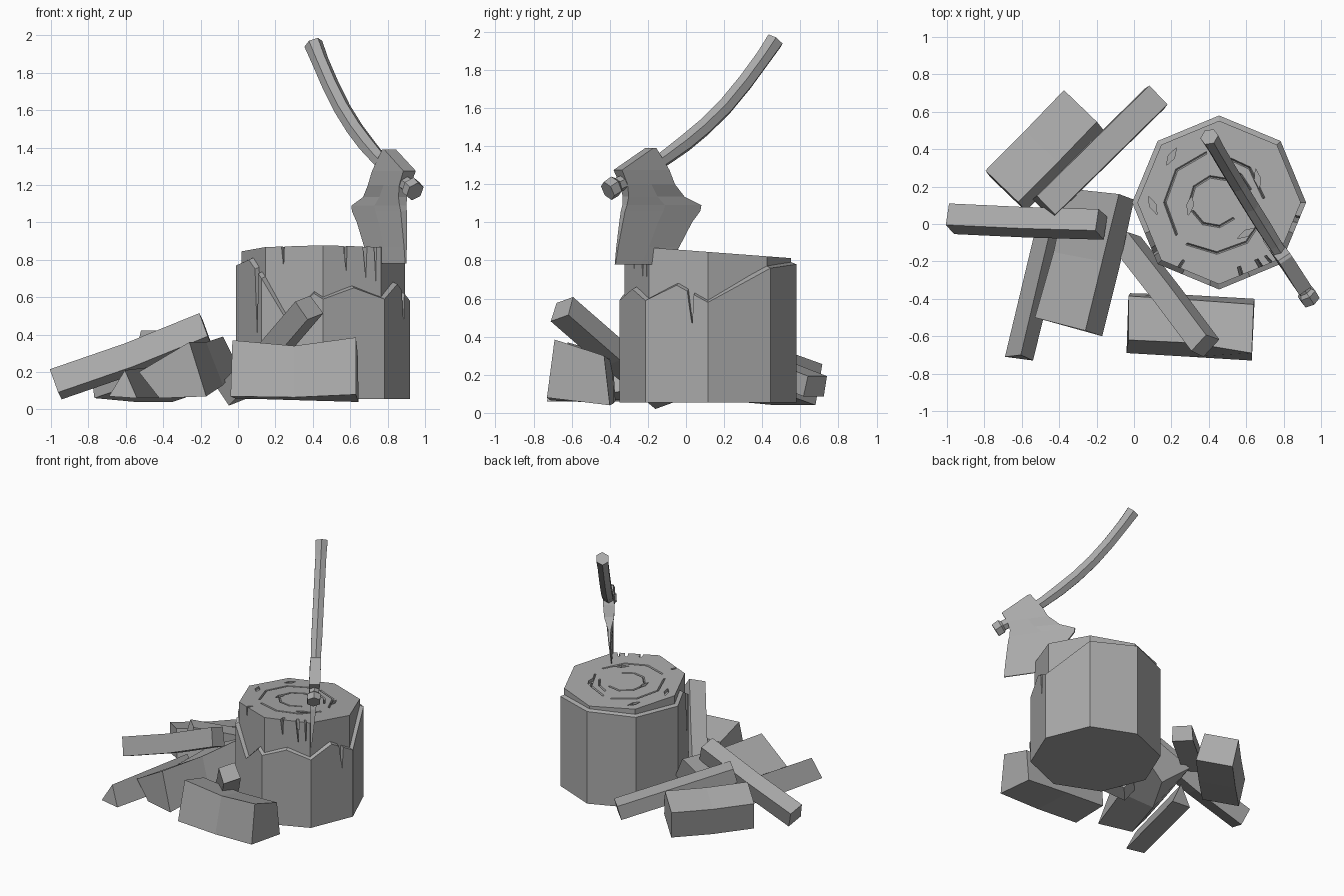
import bpy, bmesh
from math import sin, cos, radians, pi
from mathutils import Vector

if "Cube" in bpy.data.objects:
    bpy.data.objects.remove(bpy.data.objects["Cube"])

grey = bpy.data.materials.new("plain grey")
grey.use_nodes = True
grey.diffuse_color = (0.4, 0.4, 0.4, 1)
grey.node_tree.nodes["Principled BSDF"].inputs["Base Color"].default_value = (0.4, 0.4, 0.4, 1)
grey.node_tree.nodes["Principled BSDF"].inputs["Roughness"].default_value = 0.9


def solid(name, rings, closed=False):
    """Skin a row of equal-sized rings of points into a closed object."""
    bm = bmesh.new()
    rows = [[bm.verts.new(p) for p in ring] for ring in rings]
    for a, b in list(zip(rows, rows[1:])) + ([(rows[-1], rows[0])] if closed else []):
        for i in range(len(a)):
            j = (i + 1) % len(a)
            bm.faces.new((a[i], a[j], b[j], b[i]))
    if not closed:
        bm.faces.new(rows[0])
        bm.faces.new(rows[-1])
    bmesh.ops.recalc_face_normals(bm, faces=bm.faces)
    mesh = bpy.data.meshes.new(name)
    bm.to_mesh(mesh)
    bm.free()
    mesh.materials.append(grey)
    obj = bpy.data.objects.new(name, mesh)
    bpy.context.scene.collection.objects.link(obj)
    return obj


def carve(obj, cuts):
    """Cut each solid out of obj in turn, keeping only sound results."""
    for rings in cuts:
        cutter = solid("cutter", rings)
        cutter.hide_render = True
        mod = obj.modifiers.new("carve", 'BOOLEAN')
        mod.operation, mod.solver, mod.object = 'DIFFERENCE', 'EXACT', cutter
        bpy.context.view_layer.update()
        deps = bpy.context.evaluated_depsgraph_get()
        mesh = bpy.data.meshes.new_from_object(obj.evaluated_get(deps))
        obj.modifiers.clear()
        if len(mesh.polygons) >= len(obj.data.polygons):
            obj.data = mesh
        bpy.data.objects.remove(cutter)


# ---- Chopping block: bark sleeve around an octagonal core ----
CX, CY, BARK, CORE = 0.455, 0.115, 0.465, 0.437


def rim(t, r, z):
    """Point on the octagon; t counts corners from the +x side."""
    k, f = int(t), t - int(t)
    a, b = [Vector((cos(i * pi / 4), sin(i * pi / 4))) for i in (k, k + 1)]
    p = a.lerp(b, f) * r
    return Vector((CX + p.x, CY + p.y, z))


def top_z(y):
    return 0.845 - 0.075 * (y - CY)


def wedge(t, r, z0, z1, w):
    """Tapering crack from z0 down to z1 on the octagon side."""
    return [[rim(t - w, q, z0), rim(t + w, q, z0), rim(t + w * 0.4, q, z1)]
            for q in (r - 0.05, r + 0.05)]


edge = [(0, .58), (1, .76), (2, .78), (3, .77), (4, .77), (4.5, .8), (5, .7), (5.4, .48),
        (5.85, .62), (6, .59), (6.5, .65), (7, .59), (7.5, .67)]
bark = solid("stump_bark", [
    [rim(t, BARK, 0.055), rim(t, BARK, z), rim(t, CORE - .01, z + .015),
     rim(t, CORE - .01, 0.055)] for t, z in edge], closed=True)
carve(bark, [wedge(7.72, BARK, .70, .46, .07), wedge(4.8, BARK, .85, .40, .08)])

corners = [rim(t, CORE, 0.055) for t in range(8)]
core = solid("stump_core", [corners, [Vector((p.x, p.y, top_z(p.y))) for p in corners]])

cuts = [wedge(t, CORE, .95, depth, w) for t, depth, w in
        ((6.38, .74, .05), (6.72, .7, .05), (6.9, .68, .03), (5.3, .76, .04))]
# growth-ring grooves
for r, a0, a1 in ((.27, 100, 220), (.27, 235, 345), (.26, 5, 85),
                  (.2, 20, 75), (.14, 60, 185), (.13, 200, 320)):
    n = max(2, round((a1 - a0) / 40))
    groove = []
    for i in range(n + 1):
        a = radians(a0 + (a1 - a0) * i / n)
        groove.append([(CX - .02 + q * cos(a), CY + q * sin(a), top_z(CY + q * sin(a)) + h)
                       for q, h in ((r - .012, .01), (r + .012, .01), (r, -.015))])
    cuts.append(groove)
# small chop marks
for x, y, a in ((.1, .1, 115), (.2, .36, 60), (.66, .24, 100), (.3, .1, 80), (.6, -.05, 30)):
    d = Vector((cos(radians(a)), sin(radians(a)), 0))
    s = Vector((-d.y, d.x, 0))
    c = Vector((x, y, top_z(y)))
    diamond = [c + d * .055, c + s * .018, c - d * .055, c - s * .018]
    cuts.append([[p + Vector((0, 0, h)) for p in diamond] for h in (.02, -.02)])
carve(core, cuts)

# ---- Axe: built in a leaning vertical plane ----
ALONG, ACROSS = Vector((-.56, .83, 0)), Vector((.83, .56, 0))


def axe_point(u, w, z):
    return Vector((.9, -.37, z)) + ALONG * u + ACROSS * (w + .05 * (z - .85))


head = []
for z, u0, u1, h in ((.78, 0, .33, .004), (.87, .01, .40, .009), (1.0, .03, .475, .017),
                     (1.06, .04, .525, .02), (1.09, .05, .53, .022), (1.135, .055, .42, .028),
                     (1.2, .04, .34, .036), (1.275, .0, .3, .04), (1.39, .195, .215, .038)):
    m = (u0 + u1) / 2
    e = h if z > 1.15 else h * .35
    head.append([axe_point(u, w, z) for u, w in
                 ((u0, -h), (m, -h), (u1, -e), (u1, e), (m, h), (u0, h))])
solid("axe_head", head)

# hexagonal handle swept along a curve, with a flared butt
path = [(-.06, 1.165, 1.15), (-.015, 1.19, 1.2), (0, 1.195, .85), (.14, 1.25, .85),
        (.3, 1.34, .9), (.42, 1.415, 1), (.54, 1.5, 1), (.67, 1.61, 1), (.79, 1.735, 1),
        (.9, 1.865, 1), (.97, 1.955, 1.1)]
rings = []
for i, (u, z, s) in enumerate(path):
    a, b = path[max(i - 1, 0)], path[min(i + 1, len(path) - 1)]
    du, dz = Vector((b[0] - a[0], b[1] - a[1])).normalized()
    ring = []
    for k in range(6):
        n, w = .047 * s * cos(k * pi / 3), .045 * s * sin(k * pi / 3)
        ring.append(axe_point(u - dz * n, w, z + du * n))
    rings.append(ring)
solid("axe_handle", rings)


# ---- Split firewood ----
def billet(name, start, end, w, h, roll=0, sag=0):
    """Four-sided log from start to end, optionally dished in the middle."""
    a, b = Vector(start), Vector(end)
    d = (b - a).normalized()
    side = d.cross(Vector((0, 0, 1))).normalized()
    up = side.cross(d)
    r = radians(roll)
    side, up = side * cos(r) + up * sin(r), up * cos(r) - side * sin(r)
    rings = []
    for f in (0, .5, 1):
        c = a.lerp(b, f) - up * (sag if f == .5 else 0)
        rings.append([c + side * x * w / 2 + up * y * h / 2
                      for x, y in ((-1, -1), (1, -1), (.93, 1), (-.93, 1))])
    solid(name, rings)


billet("back_thin_log", (.12, .68, .14), (-.48, .09, .37), .15, .11)
billet("back_block", (-.27, .61, .18), (-.69, .18, .2), .27, .22, -14, .01)
billet("side_leaning_log", (-.975, .03, .135), (-.175, 0, .435), .13, .14, 18, .012)
billet("front_leaning_log", (.38, -.65, .545), (-.04, -.1, .085), .13, .12, 18, .01)

solid("left_wide_log", [
    [(-.53, -.5, .2), (-.26, -.57, .36), (-.17, -.6, .07), (-.42, -.52, .06)],
    [(-.43, -.15, .2), (-.17, -.2, .36), (-.08, -.24, .13), (-.32, -.17, .07)],
    [(-.36, .19, .25), (-.08, .16, .39), (0, .13, .23), (-.16, .12, .09)]])
solid("left_wedge_log", [
    [(-.69, -.71, .07), (-.605, -.7, .21), (-.54, -.73, .06)],
    [(-.52, 0, .07), (-.44, 0, .23), (-.36, 0, .06)]])
solid("front_block", [
    [(-.04, -.69, .07), (-.03, -.62, .37), (-.03, -.385, .3), (-.02, -.37, .06)],
    [(.3, -.71, .065), (.3, -.635, .34), (.3, -.405, .28), (.3, -.38, .05)],
    [(.63, -.73, .08), (.63, -.69, .385), (.64, -.43, .3), (.645, -.4, .04)]])
